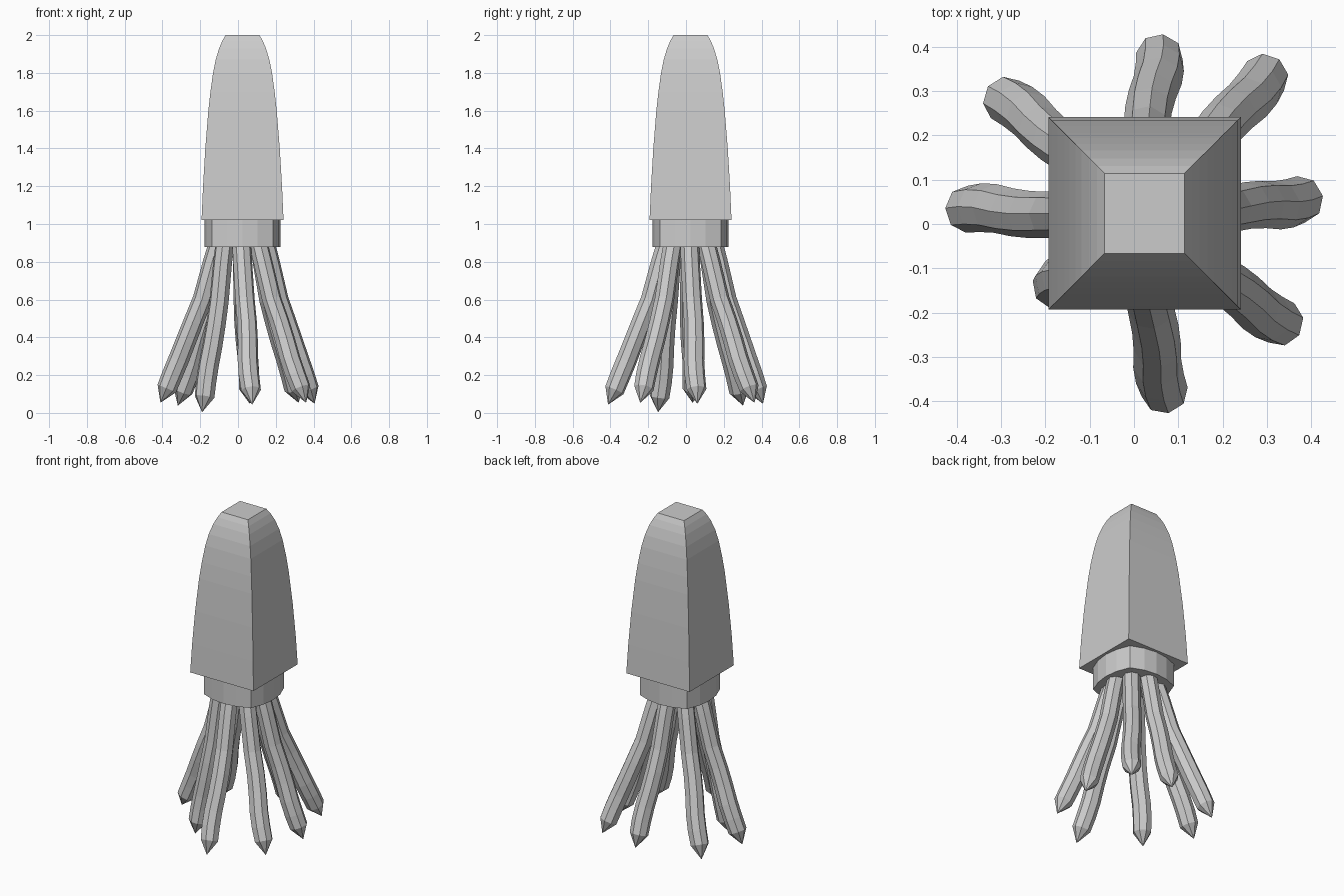
import bpy
import math
from mathutils import Vector

if "Cube" in bpy.data.objects:
    bpy.data.objects.remove(bpy.data.objects["Cube"])

C = 0.024  # body axis offset in x and y


def loft(name, rings):
    """Closed solid through equal-length rings of points."""
    n = len(rings[0])
    verts = [p for r in rings for p in r]
    faces = [(i * n + j, i * n + (j + 1) % n, (i + 1) * n + (j + 1) % n, (i + 1) * n + j)
             for i in range(len(rings) - 1) for j in range(n)]
    faces += [tuple(reversed(range(n))), tuple(range(len(verts) - n, len(verts)))]
    me = bpy.data.meshes.new(name)
    me.from_pydata(verts, [], faces)
    ob = bpy.data.objects.new(name, me)
    bpy.context.collection.objects.link(ob)
    return ob


# Mantle: square sections following a bullet profile
profile = [(1.02, 0.217), (1.2, 0.209), (1.4, 0.197), (1.6, 0.181), (1.7, 0.170),
           (1.8, 0.156), (1.87, 0.142), (1.93, 0.124), (1.97, 0.107), (2.0, 0.090)]
loft("mantle", [[(C + sx * h, C + sy * h, z) for sx, sy in ((-1, -1), (1, -1), (1, 1), (-1, 1))]
                for z, h in profile])

# Collar: square with bowed sides
outline = []
for k in range(4):
    a = k * math.pi / 2
    for t in (-1, -0.5, 0, 0.5):
        x, y = 0.161 * t, -0.161 - 0.041 * (1 - t * t)
        outline.append((C + x * math.cos(a) - y * math.sin(a),
                        C + x * math.sin(a) + y * math.cos(a)))
loft("collar", [[(x, y, z) for x, y in outline] for z in (0.878, 1.02)])

# Arms: tip positions, anticlockwise from +x
tips = [(0.405, 0.06, 0.05), (0.32, 0.362, 0.055), (0.062, 0.407, 0.05), (-0.318, 0.302, 0.04),
        (-0.41, 0.035, 0.055), (-0.19, -0.148, 0.005), (0.075, -0.412, 0.045), (0.36, -0.242, 0.055)]
# height, share of the way out, sideways wiggle, radius
steps = [(0.93, -0.05, 0, 0.050), (0.80, 0.08, 0, 0.051), (0.60, 0.26, 0.003, 0.052),
         (0.48, 0.42, 0.005, 0.053), (0.38, 0.55, 0.002, 0.054), (0.28, 0.68, -0.005, 0.055),
         (0.20, 0.79, -0.005, 0.055), (0.125, 0.89, 0, 0.053), (0.05, 1.0, 0, 0.001)]
for k, tip in enumerate(tips):
    a = k * math.pi / 4
    root = Vector((0.02 + 0.13 * math.cos(a), 0.02 + 0.13 * math.sin(a)))
    side = Vector((-math.sin(a), math.cos(a)))
    cu = bpy.data.curves.new(f"arm_{k + 1}", 'CURVE')
    cu.dimensions = '3D'
    cu.bevel_depth = 1.0
    cu.bevel_resolution = 2
    cu.use_fill_caps = True
    sp = cu.splines.new('POLY')
    sp.use_smooth = False
    sp.points.add(len(steps) - 1)
    for p, (z, f, w, r) in zip(sp.points, steps):
        xy = root.lerp(Vector(tip[:2]), f) + side * w
        drop = (tip[2] - 0.05) * max(f, 0)
        p.co = (xy.x, xy.y, z + drop, 1)
        p.radius = r
    ob = bpy.data.objects.new(f"arm_{k + 1}", cu)
    bpy.context.collection.objects.link(ob)
    bpy.ops.object.select_all(action='DESELECT')
    ob.select_set(True)
    bpy.context.view_layer.objects.active = ob
    bpy.ops.object.convert(target='MESH')
